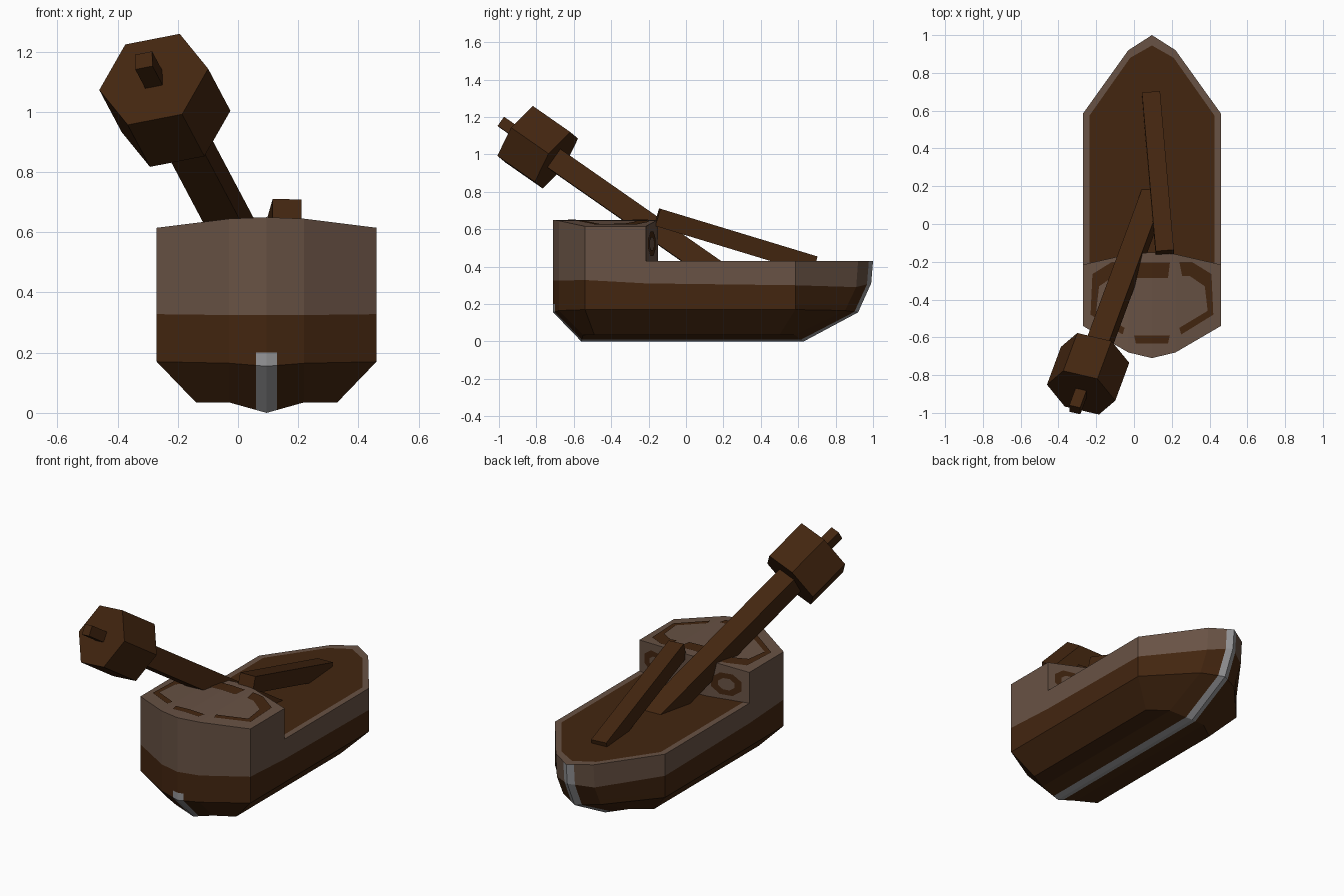
import bpy, bmesh, math
from mathutils import Vector

if "Cube" in bpy.data.objects:
    bpy.data.objects.remove(bpy.data.objects["Cube"])

CX = 0.095  # centre line of the boat


def material(name, rgb):
    m = bpy.data.materials.new(name)
    m.diffuse_color = (*rgb, 1)
    m.use_nodes = True
    m.node_tree.nodes["Principled BSDF"].inputs["Base Color"].default_value = m.diffuse_color
    return m


LIGHT, DARK, GREY = 0, 1, 2
MATS = [material("light_wood", (0.138, 0.084, 0.058)),
        material("dark_wood", (0.056, 0.019, 0.005)),
        material("grey_metal", (0.30, 0.30, 0.31))]


def finish(name, bm, x=0.0):
    me = bpy.data.meshes.new(name)
    bm.to_mesh(me)
    bm.free()
    for m in MATS:
        me.materials.append(m)
    ob = bpy.data.objects.new(name, me)
    ob.location.x = x
    bpy.context.collection.objects.link(ob)
    return ob


def mirrored(faces):
    """Faces of one half, (points, colour), mirrored over x = 0 and welded."""
    bm = bmesh.new()
    for pts, col in faces:
        for s in (1, -1):
            f = bm.faces.new([bm.verts.new((s * p[0], p[1], p[2])) for p in pts])
            f.material_index = col
    bmesh.ops.remove_doubles(bm, verts=bm.verts, dist=0.0005)
    return bm


def strips(a, b, col):
    return [([a[i], a[i + 1], b[i + 1], b[i]], col) for i in range(len(a) - 1)]


# Hull: half outlines from stern to bow at four levels
top = [(0, -.71, .43), (.125, -.68, .43), (.365, -.54, .43), (.365, -.215, .43),
       (.365, .585, .43), (.125, .92, .43), (0, 1.0, .43)]
paint = [(0, -.71, .325), (.125, -.68, .325), (.365, -.54, .328), (.365, -.215, .31),
         (.365, .585, .30), (.125, .91, .29), (0, .99, .31)]
knuckle = [(0, -.71, .155), (.125, -.68, .165), (.365, -.54, .17), (.365, -.215, .17),
           (.365, .585, .17), (.125, .85, .165), (0, .92, .155)]
base = [(0, -.56, 0), (.125, -.55, .035), (.235, -.49, .035), (.235, -.215, .035),
        (.235, .50, .035), (.125, .58, .035), (0, .63, 0)]
inner = [(.33, -.207, .43), (.33, .575, .43), (.115, .88, .43), (0, .945, .43)]
wall = [(.125, -.16, .43), (0, -.15, .43)]

faces = strips(top, paint, LIGHT) + strips(paint, knuckle, DARK) + strips(knuckle, base, DARK)
faces += [([base[0], base[1], base[5], base[6]], DARK), (base[1:6], DARK)]
faces += strips(top[3:], inner, LIGHT)                    # rim
faces.append((inner + wall[::-1], DARK))                  # deck
faces.append((top[:4] + [inner[0]] + wall, LIGHT))        # floor under the cabin
bm = mirrored(faces)
for co, no in (((.035, 0, 0), (1, 0, 0)), ((-.035, 0, 0), (1, 0, 0)), ((0, 0, .2), (0, 0, 1))):
    bmesh.ops.bisect_plane(bm, geom=bm.verts[:] + bm.edges[:] + bm.faces[:],
                           plane_co=co, plane_no=no)
bmesh.ops.recalc_face_normals(bm, faces=bm.faces)
# Keel band along the centre line
for f in bm.faces:
    c = f.calc_center_median()
    if abs(c.x) < .035 and (c.z < .2 or c.y > .9) and f.normal.z < .9:
        f.material_index = GREY
finish("hull", bm, CX)

# Raised stern cabin
low = top[:4] + wall
high = [(p[0], p[1], z) for p, z in zip(low, (.65, .645, .615, .615, .645, .65))]
faces = strips(low, high, LIGHT)
faces += [([high[0], high[1], high[4], high[5]], LIGHT), (high[1:5], LIGHT), (low, LIGHT)]
bm = mirrored(faces)
bmesh.ops.recalc_face_normals(bm, faces=bm.faces)
finish("stern_cabin", bm, CX)


# Painted dark marks on the cabin roof and its forward wall
def roof(x, y):
    return (x, y, .654 - .04 * min(x, .125) - .125 * max(0, x - .125))


def front(x, z):
    return (x, -.157 - .229 * (x - .125), z)


outer = [(.145, -.2), (.21, -.2), (.315, -.265), (.325, -.48), (.155, -.585)]
inside = [(.16, -.275), (.2, -.275), (.28, -.33), (.295, -.46), (.145, -.55)]
faces = strips([roof(*p) for p in outer], [roof(*p) for p in inside], DARK)
for y0, y1 in ((-.205, -.285), (-.59, -.632)):
    faces.append(([roof(0, y0), roof(.095, y0), roof(.085, y1), roof(0, y1)], DARK))
ring = [(math.cos(i * math.pi / 4 + .39), math.sin(i * math.pi / 4 + .39)) for i in range(9)]
faces += strips([front(.235 + .095 * c, .522 + .07 * s) for c, s in ring],
                [front(.235 + .05 * c, .522 + .037 * s) for c, s in ring], DARK)
bm = mirrored(faces)
bm.normal_update()
for f in bm.faces:
    if f.normal.y + f.normal.z < 0:
        f.normal_flip()
finish("painted_marks", bm, CX)


# Straight prisms for the timber parts
def prism(name, a, b, sides, radius, u, phase=0.0):
    a, b, u = Vector(a), Vector(b), Vector(u)
    d = (b - a).normalized()
    u = (u - d * u.dot(d)).normalized()
    v = d.cross(u)
    bm = bmesh.new()
    rings = []
    for c in (a, b):
        rings.append([bm.verts.new(c + radius * (u * math.cos(t) + v * math.sin(t)))
                      for t in (phase + 2 * math.pi * i / sides for i in range(sides))])
    for r in rings:
        bm.faces.new(r)
    for i in range(sides):
        j = (i + 1) % sides
        bm.faces.new((rings[0][i], rings[0][j], rings[1][j], rings[1][i]))
    for f in bm.faces:
        f.material_index = DARK
    bmesh.ops.recalc_face_normals(bm, faces=bm.faces)
    return finish(name, bm)


# Leaning mast with a six-sided lookout and a tip
cap = Vector((-.28, -.893, 1.108))
d = Vector((-.29, -.785, .547)).normalized()
u = (.18, -.042, .035)
Q = math.pi / 4
prism("mast", cap - d * 1.36, cap - d * .2, 4, .12 / math.sqrt(2), u, Q)
prism("lookout", cap - d * .255, cap, 6, .189, u)
prism("mast_tip", cap - d * .02, cap + d * .115, 4, .06 / math.sqrt(2), u, Q)

# Fallen beam leaning on the cabin
prism("fallen_beam", (.163, -.154, .664), (.09, .686, .409), 4, .096 / math.sqrt(2), (1, 0, 0), Q)
